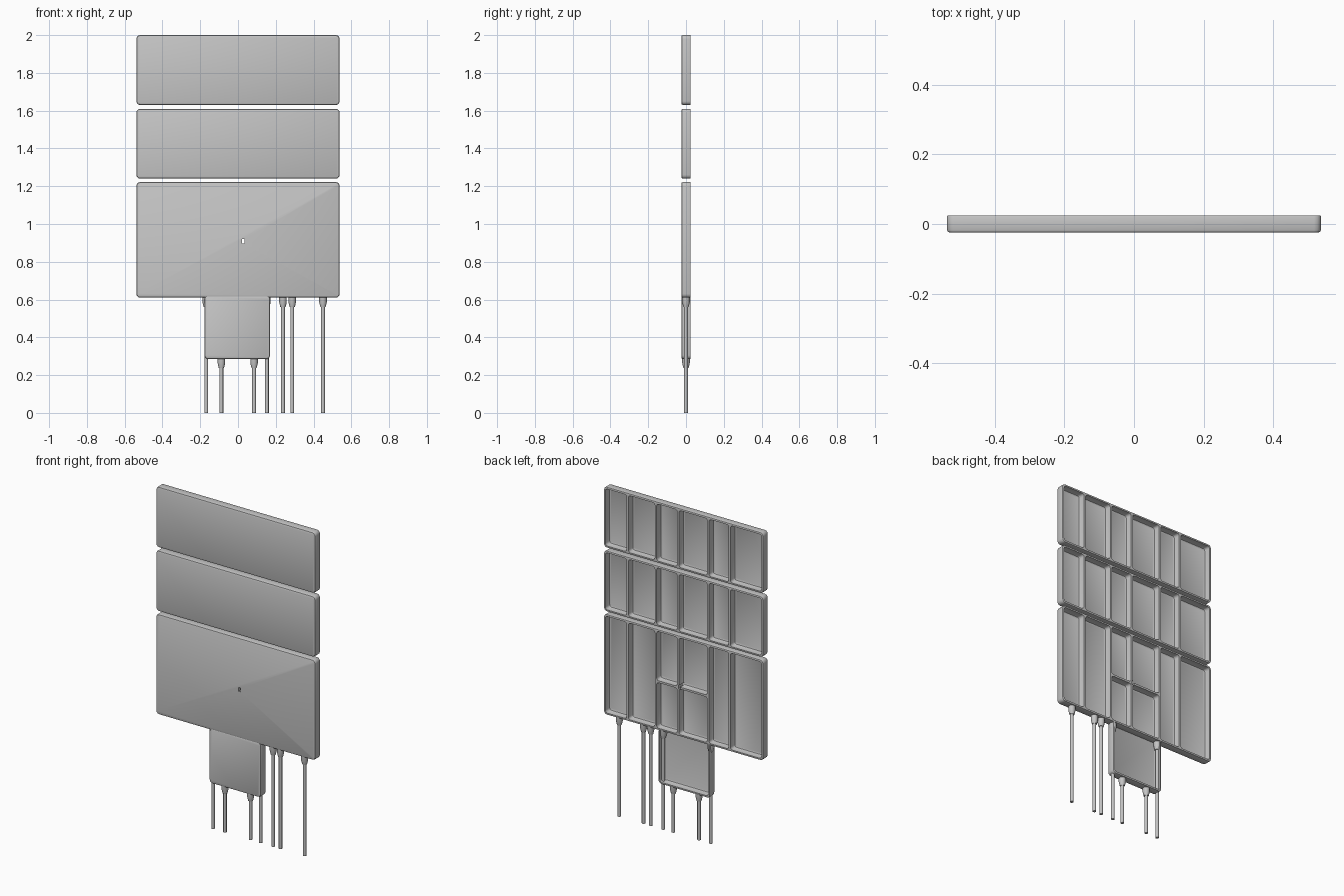
import bpy, bmesh
from mathutils import Vector

if "Cube" in bpy.data.objects:
    bpy.data.objects.remove(bpy.data.objects["Cube"], do_unlink=True)

grey = bpy.data.materials.new("plain grey")
grey.use_nodes = True
COLOUR = (0.56, 0.56, 0.56, 1)
grey.diffuse_color = COLOUR
grey.node_tree.nodes["Principled BSDF"].inputs["Base Color"].default_value = COLOUR

HALF = 0.025   # half thickness of the boards
SKIN = 0.009   # front skin
WALL = 0.011   # outer rim
RIB = 0.006    # half width of a rib


def make_object(name, bm):
    mesh = bpy.data.meshes.new(name)
    bmesh.ops.recalc_face_normals(bm, faces=bm.faces)
    bm.to_mesh(mesh)
    bm.free()
    obj = bpy.data.objects.new(name, mesh)
    bpy.context.collection.objects.link(obj)
    mesh.materials.append(grey)
    return obj


def smooth(obj):
    bpy.ops.object.select_all(action='DESELECT')
    obj.select_set(True)
    bpy.context.view_layer.objects.active = obj
    bpy.ops.object.shade_smooth_by_angle(angle=0.6)


def box(name, x0, x1, y0, y1, z0, z1, corner=0, front=0, back=0):
    """Box with rounded corners and rounded front and back outlines."""
    bm = bmesh.new()
    bmesh.ops.create_cube(bm, size=1)
    for v in bm.verts:
        v.co = Vector((x0 if v.co.x < 0 else x1,
                       y0 if v.co.y < 0 else y1,
                       z0 if v.co.z < 0 else z1))
    if corner:
        edges = [e for e in bm.edges
                 if abs(e.verts[0].co.y - e.verts[1].co.y) > 0.001]
        bmesh.ops.bevel(bm, geom=edges, offset=corner, segments=3,
                        profile=0.5, affect='EDGES')
    for y, size in ((y0, front), (y1, back)):
        if size:
            edges = [e for e in bm.edges
                     if all(abs(v.co.y - y) < 1e-5 for v in e.verts)]
            bmesh.ops.bevel(bm, geom=edges, offset=size, segments=2,
                            profile=0.5, affect='EDGES')
    return make_object(name, bm)


def cut(obj, cutter):
    """Subtract one cutter from a board and remove the cutter."""
    cutter.hide_render = True
    mod = obj.modifiers.new("pocket", 'BOOLEAN')
    mod.operation = 'DIFFERENCE'
    mod.solver = 'EXACT'
    mod.object = cutter
    graph = bpy.context.evaluated_depsgraph_get()
    mesh = bpy.data.meshes.new_from_object(obj.evaluated_get(graph))
    obj.modifiers.clear()
    obj.data = mesh
    bpy.data.objects.remove(cutter, do_unlink=True)
    mesh.materials.clear()
    mesh.materials.append(grey)


def cut_pocket(obj, x0, x1, z0, z1):
    cut(obj, box("cutter", x0, x1, -HALF + SKIN, 0.06, z0, z1,
                 corner=0.014, front=0.008))


def board(name, x0, x1, z0, z1):
    return box(name, x0, x1, -HALF, HALF, z0, z1,
               corner=0.02, front=0.009, back=0.004)


# Three ribbed boards, open at the back
SIDE = 0.538
RIBS = [-SIDE, -0.312, -0.167, 0.036, 0.187, 0.377, SIDE]
SPLIT = 0.905
for name, z0, z1 in (("top_board", 1.63, 2.0),
                     ("middle_board", 1.24, 1.61),
                     ("lower_board", 0.61, 1.222)):
    obj = board(name, -SIDE, SIDE, z0, z1)
    low, high = z0 + WALL, z1 - WALL
    for i, (a, b) in enumerate(zip(RIBS, RIBS[1:])):
        left = a + (WALL if i == 0 else RIB)
        right = b - (WALL if i == 5 else RIB)
        if name == "lower_board" and i in (2, 3):
            cut_pocket(obj, left, right, low, SPLIT - RIB)
            cut_pocket(obj, left, right, SPLIT + RIB, high)
        else:
            cut_pocket(obj, left, right, low, high)
    # Small peg hole beside the rib crossing
    if name == "lower_board":
        cut(obj, box("cutter", 0.021, 0.034, -0.06, 0.065, 0.897, 0.921))
    smooth(obj)

# Short board hanging below, its tray running up to the board above
hanging = board("hanging_board", -0.178, 0.170, 0.285, 0.622)
cut_pocket(hanging, -0.168, 0.160, 0.296, 0.66)
smooth(hanging)


# Stakes with tapered sockets
def stake(name, x, top):
    bm = bmesh.new()
    profile = [(0.0, 0), (0.0, 0.010), (top - 0.05, 0.010),
               (top - 0.05, 0.014), (top - 0.024, 0.020),
               (top + 0.006, 0.020), (top + 0.006, 0)]
    verts = [bm.verts.new((x + r, 0, z)) for z, r in profile]
    edges = [bm.edges.new(pair) for pair in zip(verts, verts[1:])]
    bmesh.ops.spin(bm, geom=verts + edges, cent=(x, 0, 0), axis=(0, 0, 1),
                   angle=6.2831853, steps=12)
    bmesh.ops.remove_doubles(bm, verts=bm.verts, dist=0.0001)
    smooth(make_object(name, bm))


for i, x in enumerate((-0.168, 0.153, 0.238, 0.287, 0.450)):
    stake(f"long_stake_{i + 1}", x, 0.61)
for i, x in enumerate((-0.088, 0.085)):
    stake(f"short_stake_{i + 1}", x, 0.288)
